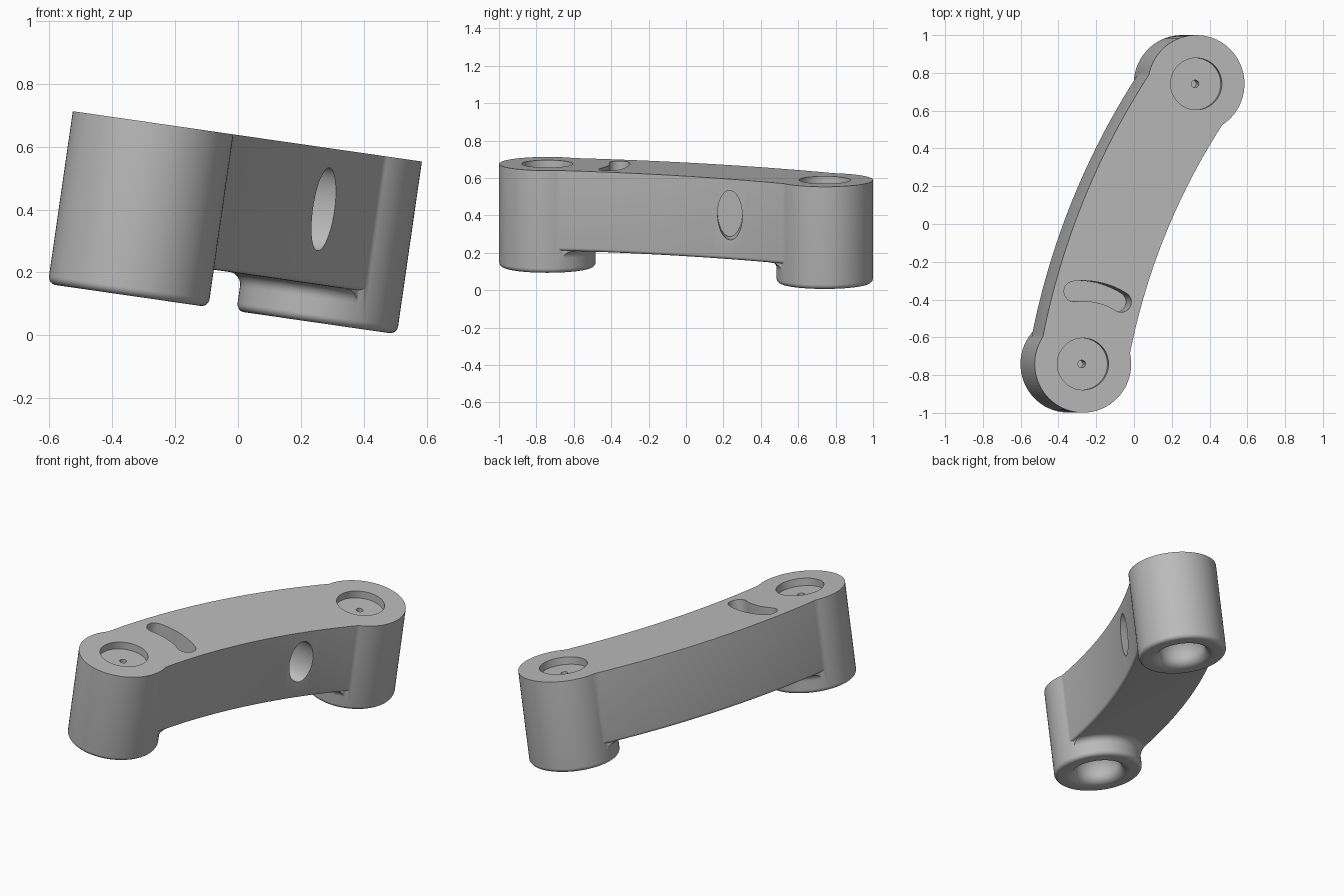
import bpy, bmesh
from math import radians, sin, cos, asin, pi
from mathutils import Vector, Matrix

if "Cube" in bpy.data.objects:
    bpy.data.objects.remove(bpy.data.objects["Cube"])

grey = bpy.data.materials.new("light_grey")
grey.use_nodes = True
grey.diffuse_color = (0.5, 0.5, 0.5, 1)
grey.node_tree.nodes["Principled BSDF"].inputs["Base Color"].default_value = (0.5, 0.5, 0.5, 1)

# Layout: the upper face lies on local z = 0, the whole part is tilted at the end
FRONT, BACK = Vector((-0.273, -0.741)), Vector((0.333, 0.742))
BOSS_R, BOSS_LOW, ARM_LOW, HALF_WIDTH = 0.258, -0.555, -0.435, 0.237


def finish(name, bm):
    bmesh.ops.recalc_face_normals(bm, faces=bm.faces)
    mesh = bpy.data.meshes.new(name)
    bm.to_mesh(mesh)
    bm.free()
    mesh.materials.append(grey)
    ob = bpy.data.objects.new(name, mesh)
    bpy.context.collection.objects.link(ob)
    return ob


def lathe(name, profile, centre, steps=72):
    bm = bmesh.new()
    verts = [bm.verts.new((r, 0, z)) for r, z in profile]
    edges = [bm.edges.new(pair) for pair in zip(verts, verts[1:])]
    bmesh.ops.spin(bm, geom=verts + edges, cent=(0, 0, 0), axis=(0, 0, 1),
                   angle=2 * pi, steps=steps)
    bmesh.ops.remove_doubles(bm, verts=bm.verts, dist=1e-5)
    bmesh.ops.translate(bm, verts=bm.verts, vec=(*centre, 0))
    return finish(name, bm)


def prism(name, outline, low, high, rounding=0):
    bm = bmesh.new()
    base = bm.faces.new([bm.verts.new((p[0], p[1], low)) for p in outline])
    top = bmesh.ops.extrude_face_region(bm, geom=[base])["geom"]
    moved = [v for v in top if isinstance(v, bmesh.types.BMVert)]
    bmesh.ops.translate(bm, verts=moved, vec=(0, 0, high - low))
    if rounding:
        rim = [e for e in bm.edges if all(abs(v.co.z - low) < 1e-5 for v in e.verts)]
        bmesh.ops.bevel(bm, geom=rim, offset=rounding, segments=4,
                        profile=0.5, affect='EDGES')
    return finish(name, bm)


def combine(target, other, operation):
    mod = target.modifiers.new(operation, 'BOOLEAN')
    mod.operation, mod.object, mod.solver = operation, other, 'EXACT'
    bpy.context.view_layer.objects.active = target
    bpy.ops.object.modifier_apply(modifier=mod.name)
    bpy.data.objects.remove(other)


def arc(cx, cy, r, start, end, n=8):
    angles = [radians(start + (end - start) * i / n) for i in range(n + 1)]
    return [(cx + r * cos(a), cy + r * sin(a)) for a in angles]


def arm_outline(half_width, sagitta=0.088, n=28):
    chord = BACK - FRONT
    half = chord.length / 2
    along = chord.normalized()
    outward = Vector((-along.y, along.x))
    radius = (half * half + sagitta * sagitta) / (2 * sagitta)
    centre = (FRONT + BACK) / 2 - outward * (radius - sagitta)
    spread = asin(half / radius)

    def side(r):
        angles = [spread * (2 * i / n - 1) for i in range(n + 1)]
        return [centre + r * (outward * cos(a) + along * sin(a)) for a in angles]
    return side(radius + half_width) + side(radius - half_width)[::-1]


# Curved arm with two round end bosses
body = prism("curved_arm", arm_outline(HALF_WIDTH), ARM_LOW, 0.05, 0.018)
boss_profile = ([(0, 0.05), (BOSS_R, 0.05)]
                + arc(BOSS_R - 0.025, BOSS_LOW + 0.025, 0.025, 0, -90, 6) + [(0, BOSS_LOW)])
fillet = 0.04
flare_profile = ([(0, ARM_LOW + 0.03), (BOSS_R + fillet, ARM_LOW + 0.03)]
                 + arc(BOSS_R + fillet, ARM_LOW - fillet, fillet, 90, 180, 6)
                 + [(0, ARM_LOW - fillet)])
for end in (FRONT, BACK):
    # Fillet under the arm, kept inside the arm's width
    flare = lathe("boss_fillet", flare_profile, end)
    combine(flare, prism("fillet_limit", arm_outline(HALF_WIDTH - 0.012), -0.6, 0), 'INTERSECT')
    combine(body, lathe("end_boss", boss_profile, end), 'UNION')
    combine(body, flare, 'UNION')

# Flat upper face
combine(body, prism("top_trim", [(-2, -2), (2, -2), (2, 2), (-2, 2)], 0, 0.3), 'DIFFERENCE')

# Round recess with pin hole above, rounded socket below
recess = [(0, 0.1), (0.137, 0.1), (0.137, -0.045), (0.02, -0.045), (0.02, -0.14), (0, -0.14)]
socket = ([(0, -0.365)] + arc(0, -0.5, 0.135, 90, 0, 12)[1:]
          + arc(0.19, -0.5, 0.055, 180, 270)[1:] + [(0.19, -0.62), (0, -0.62)])
for end in (FRONT, BACK):
    combine(body, lathe("recess_cutter", recess, end), 'DIFFERENCE')
    combine(body, lathe("socket_cutter", socket, end), 'DIFFERENCE')

# Kidney slot, concentric with the front boss
slot_r, slot_w = 0.387, 0.054
cx, cy = FRONT
first, last = 97, 58


def slot_end(angle):
    return cx + slot_r * cos(radians(angle)), cy + slot_r * sin(radians(angle))


outline = (arc(cx, cy, slot_r + slot_w, last, first, 16)
           + arc(*slot_end(first), slot_w, first, first + 180, 12)[1:-1]
           + arc(cx, cy, slot_r - slot_w, first, last, 16)
           + arc(*slot_end(last), slot_w, last + 180, last + 360, 12)[1:-1])
combine(body, prism("slot_cutter", outline, -0.2, 0.1), 'DIFFERENCE')

# Oval blind hole in the left wall
bm = bmesh.new()
bmesh.ops.create_cone(bm, cap_ends=True, segments=48, radius1=1, radius2=1, depth=1,
                      matrix=Matrix.Translation((0.38, 0.235, -0.195))
                      @ Matrix.Diagonal((0.4, 0.066, 0.133, 1))
                      @ Matrix.Rotation(pi / 2, 4, 'Y'))
combine(body, finish("oval_cutter", bm), 'DIFFERENCE')

# Tilt into place and shade
body.data.transform(Matrix.Translation((0, 0, 0.637)) @ Matrix.Rotation(radians(8.2), 4, 'Y'))
bpy.ops.object.select_all(action='DESELECT')
body.select_set(True)
bpy.context.view_layer.objects.active = body
bpy.ops.object.shade_smooth_by_angle(angle=radians(30))
